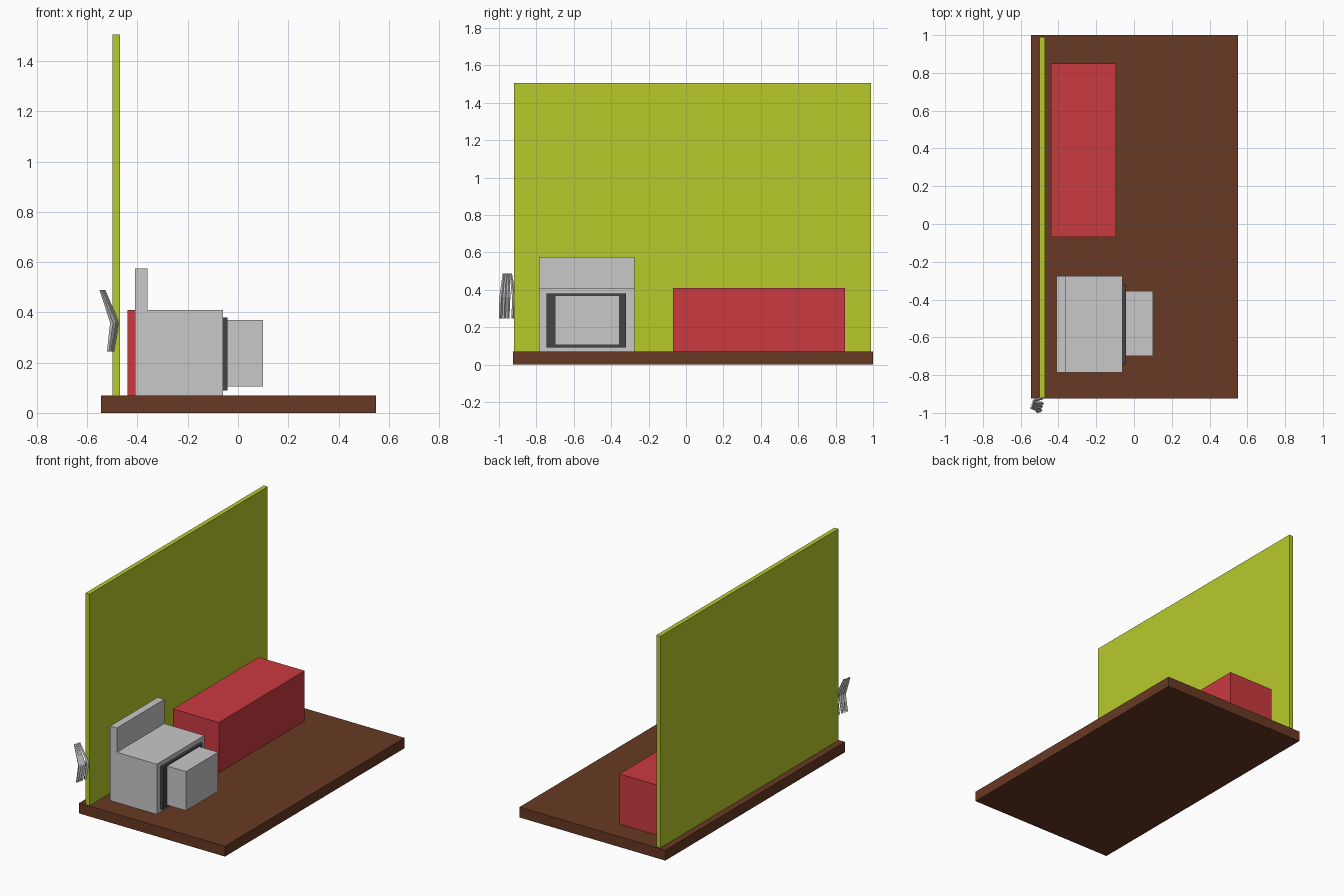
import bpy, bmesh
from mathutils import Vector

cube = bpy.data.objects.get("Cube")
if cube:
    bpy.data.objects.remove(cube, do_unlink=True)


def material(name, rgb):
    m = bpy.data.materials.new(name)
    m.use_nodes = True
    m.diffuse_color = (*rgb, 1)
    m.node_tree.nodes["Principled BSDF"].inputs["Base Color"].default_value = (*rgb, 1)
    return m


brown = material("brown wood", (0.138, 0.041, 0.017))
green = material("lime green", (0.479, 0.591, 0.025))
red = material("red", (0.591, 0.042, 0.051))
grey = material("light grey", (0.578, 0.578, 0.578))
dark = material("dark grey", (0.058, 0.058, 0.058))


def add_object(name, bm, mat):
    bmesh.ops.recalc_face_normals(bm, faces=bm.faces)
    mesh = bpy.data.meshes.new(name)
    bm.to_mesh(mesh)
    bm.free()
    mesh.materials.append(mat)
    obj = bpy.data.objects.new(name, mesh)
    bpy.context.collection.objects.link(obj)
    return obj


def box(name, x, y, z, mat):
    """Box from its (min, max) range on each axis."""
    bm = bmesh.new()
    bmesh.ops.create_cube(bm, size=1)
    for v in bm.verts:
        v.co = [r[0] if c < 0 else r[1] for c, r in zip(v.co, (x, y, z))]
    return add_object(name, bm, mat)


def prong(name, path, widths, mat):
    """Bent bar with a diamond section along a path."""
    bm = bmesh.new()
    rings = []
    for p, w in zip(path, widths):
        offsets = ((w, 0), (0, w), (-w, 0), (0, -w))
        rings.append([bm.verts.new(Vector(p) + Vector((a, b, 0))) for a, b in offsets])
    for lower, upper in zip(rings, rings[1:]):
        for i in range(4):
            j = (i + 1) % 4
            bm.faces.new((lower[i], lower[j], upper[j], upper[i]))
    bm.faces.new(rings[0])
    bm.faces.new(rings[-1])
    return add_object(name, bm, mat)


# Room
box("floor", (-0.545, 0.55), (-0.925, 1.0), (0, 0.07), brown)
box("wall", (-0.50, -0.47), (-0.92, 0.99), (0.07, 1.505), green)

# Bed
box("bed", (-0.44, -0.095), (-0.07, 0.85), (0.07, 0.41), red)

# Stove: L-shaped body, dark door frame and projecting door
bm = bmesh.new()
profile = [(-0.41, 0.07), (-0.06, 0.07), (-0.06, 0.41),
           (-0.36, 0.41), (-0.36, 0.575), (-0.41, 0.575)]
face = bm.faces.new([bm.verts.new((x, -0.785, z)) for x, z in profile])
side = bmesh.ops.extrude_face_region(bm, geom=[face])["geom"]
bmesh.ops.translate(bm, vec=(0, 0.51, 0),
                    verts=[g for g in side if isinstance(g, bmesh.types.BMVert)])
add_object("stove_body", bm, grey)
box("stove_door_frame", (-0.06, -0.042), (-0.745, -0.32), (0.09, 0.38), dark)
box("stove_door", (-0.042, 0.10), (-0.70, -0.355), (0.105, 0.37), grey)

# Cluster of bent prongs beside the wall: bottom, middle and top y
spread = [(-0.992, -0.986, -0.974), (-0.972, -0.968, -0.961),
          (-0.952, -0.951, -0.948), (-0.925, -0.918, -0.937)]
for i, (y0, y1, y2) in enumerate(spread):
    shift = 0.004 * i
    prong(f"prong_{i + 1}",
          [(-0.513 + shift, y0, 0.245), (-0.497 + shift, y1, 0.36),
           (-0.545 + shift, y2, 0.488)],
          (0.008, 0.012, 0.006), grey)
